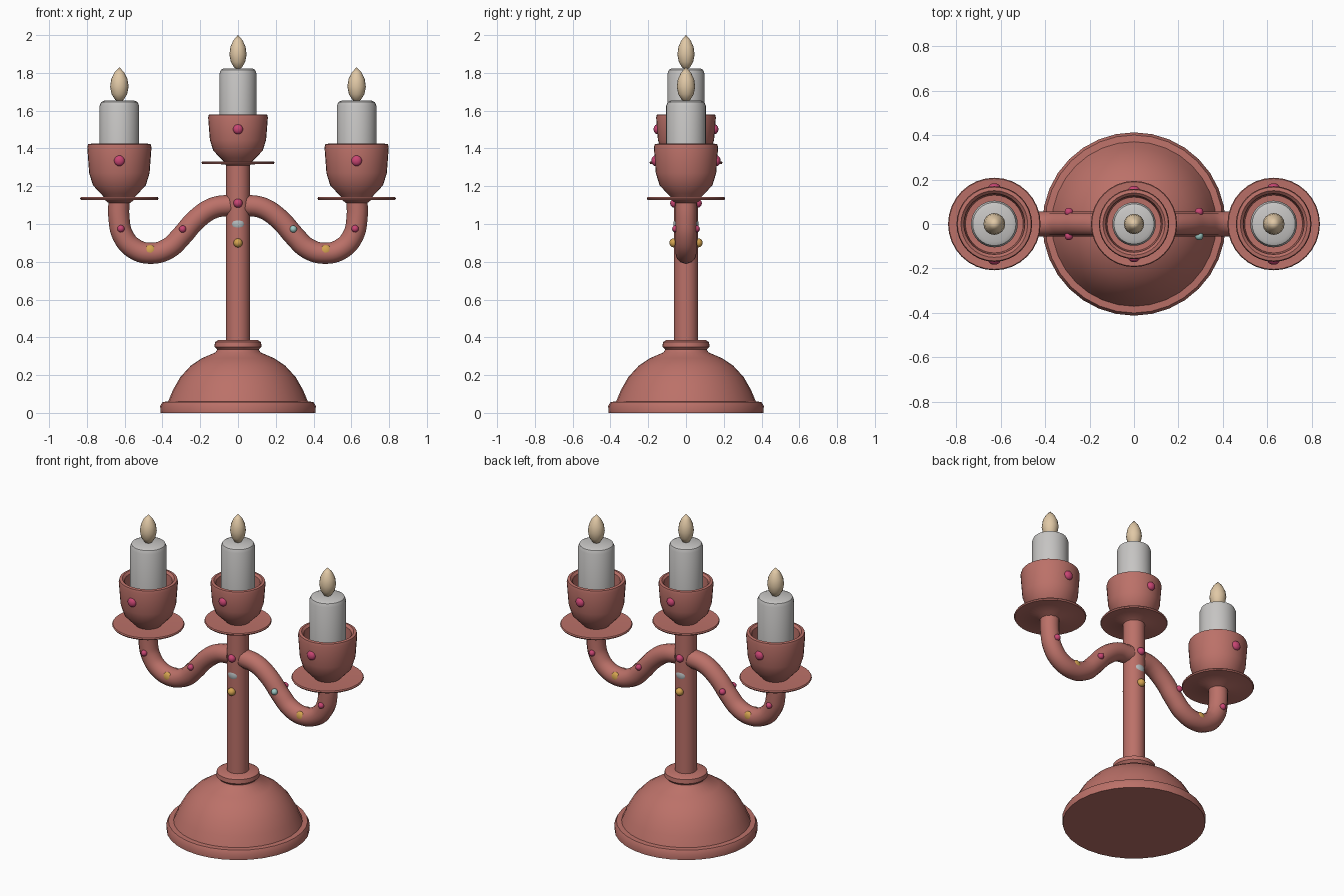
import bpy, bmesh, math

if "Cube" in bpy.data.objects:
    bpy.data.objects.remove(bpy.data.objects["Cube"], do_unlink=True)


def material(name, r, g, b):
    m = bpy.data.materials.new(name)
    m.use_nodes = True
    m.diffuse_color = (r, g, b, 1)
    m.node_tree.nodes["Principled BSDF"].inputs["Base Color"].default_value = (r, g, b, 1)
    return m


COPPER = material("rose copper", 0.50, 0.165, 0.14)
WAX = material("grey wax", 0.57, 0.56, 0.55)
FLAME = material("pale flame", 0.75, 0.58, 0.38)
PINK = material("pink gem", 0.58, 0.06, 0.17)
GOLD = material("gold gem", 0.66, 0.37, 0.08)
AQUA = material("aqua gem", 0.33, 0.57, 0.54)
SILVER = material("silver gem", 0.46, 0.50, 0.51)


def finish(ob, mat, angle=40):
    ob.data.materials.clear()
    ob.data.materials.append(mat)
    bpy.ops.object.select_all(action="DESELECT")
    ob.select_set(True)
    bpy.context.view_layer.objects.active = ob
    bpy.ops.object.shade_smooth_by_angle(angle=math.radians(angle))


def lathe(name, profile, mat, x=0, z=0, rs=1, zs=1, sides=32):
    """Turn a (radius, height) profile, listed bottom to top, round the z axis."""
    bm = bmesh.new()
    vs = [bm.verts.new((r * rs, 0, h * zs)) for r, h in profile]
    edges = [bm.edges.new(p) for p in zip(vs, vs[1:])]
    bmesh.ops.spin(bm, geom=vs + edges, cent=(0, 0, 0), axis=(0, 0, 1),
                   angle=math.tau, steps=sides)
    bmesh.ops.remove_doubles(bm, verts=bm.verts, dist=0.0005)
    bmesh.ops.recalc_face_normals(bm, faces=bm.faces)
    me = bpy.data.meshes.new(name)
    bm.to_mesh(me)
    bm.free()
    ob = bpy.data.objects.new(name, me)
    ob.location = (x, 0, z)
    bpy.context.collection.objects.link(ob)
    finish(ob, mat)


def gem(name, x, y, z, size, mat, depth=None):
    bpy.ops.mesh.primitive_uv_sphere_add(segments=16, ring_count=10, location=(x, y, z))
    ob = bpy.context.object
    ob.name = name
    ob.scale = (size, depth or size, size)
    finish(ob, mat)


def arm(name, side):
    path = [(0.04, 1.10), (0.13, 1.085), (0.22, 1.025), (0.30, 0.935), (0.37, 0.87),
            (0.46, 0.845), (0.55, 0.87), (0.61, 0.94), (0.63, 1.03), (0.63, 1.13)]
    cu = bpy.data.curves.new(name, "CURVE")
    cu.dimensions = "3D"
    cu.bevel_depth = 0.056
    cu.bevel_resolution = 4
    cu.resolution_u = 5
    cu.use_fill_caps = True
    sp = cu.splines.new("BEZIER")
    sp.bezier_points.add(len(path) - 1)
    for p, (x, z) in zip(sp.bezier_points, path):
        p.co = (x * side, 0, z)
        p.handle_left_type = p.handle_right_type = "AUTO"
    ob = bpy.data.objects.new(name, cu)
    bpy.context.collection.objects.link(ob)
    bpy.ops.object.select_all(action="DESELECT")
    ob.select_set(True)
    bpy.context.view_layer.objects.active = ob
    bpy.ops.object.convert(target="MESH")
    finish(bpy.context.object, COPPER)


# Base and stem
lathe("base", [(0, 0), (0.41, 0), (0.412, 0.035), (0.40, 0.058), (0.37, 0.06), (0.345, 0.12),
               (0.305, 0.19), (0.25, 0.25), (0.19, 0.29), (0.12, 0.32), (0.11, 0.335),
               (0.125, 0.35), (0.122, 0.375), (0.105, 0.385), (0, 0.385)], COPPER)
lathe("stem", [(0, 0.37), (0.063, 0.37), (0.063, 1.33), (0, 1.33)], COPPER)

SAUCER = [(0, -0.03), (0.055, -0.03), (0.075, -0.014), (0.203, -0.012), (0.207, -0.005),
          (0.203, 0.002), (0.09, -0.003), (0, -0.003)]
CUP = [(0, -0.004), (0.075, -0.004), (0.10, 0.022), (0.14, 0.065), (0.16, 0.13), (0.17, 0.265),
       (0.166, 0.282), (0.15, 0.285), (0.137, 0.272), (0.13, 0.18), (0, 0.17)]
CANDLE = [(0, 0.16), (0.105, 0.16), (0.105, 0.485), (0.097, 0.505), (0.08, 0.513), (0, 0.513)]
FLAMES = [(0, 0), (0.022, 0.01), (0.041, 0.04), (0.049, 0.08), (0.043, 0.12),
          (0.026, 0.155), (0, 0.183)]

# Candle holders: centre is a little slimmer and higher
for label, x, z, rs, zs in (("left", 0.628, 1.14, 1, 1), ("right", -0.628, 1.14, 1, 1),
                            ("centre", 0, 1.33, 0.93, 0.88)):
    lathe(label + "_saucer", SAUCER, COPPER, x, z, rs * 1.005)
    lathe(label + "_cup", CUP, COPPER, x, z, rs, zs)
    top = 0.513 if x else 0.494
    lathe(label + "_candle", CANDLE, WAX, x, z, rs, top / 0.513)
    lathe(label + "_flame", FLAMES, FLAME, x, z + top - 0.006, rs, sides=16)
    for y in (-1, 1):
        gem(label + "_cup_gem", x, y * 0.163 * rs, z + 0.195 * zs, 0.028 * rs, PINK, 0.02)

# Arms
for label, side in (("left", 1), ("right", -1)):
    arm(label + "_arm", side)

# Gems on the front and back of the stem and arms
for y in (-1, 1):
    gem("stem_upper_gem", 0, y * 0.06, 1.11, 0.024, PINK)
    gem("stem_inlay", 0, y * 0.046, 1.0, 0.035, SILVER, 0.0205)
    gem("stem_lower_gem", 0, y * 0.064, 0.90, 0.024, GOLD)
    for side in (-1, 1):
        gem("arm_outer_gem", side * 0.62, y * 0.054, 0.975, 0.019, PINK)
        inner = AQUA if (side > 0 and y < 0) else PINK
        gem("arm_inner_gem", side * 0.293, y * 0.054, 0.973, 0.019, inner)
        gem("arm_inlay", side * 0.465, y * 0.038, 0.858, 0.031, GOLD, 0.0185)
